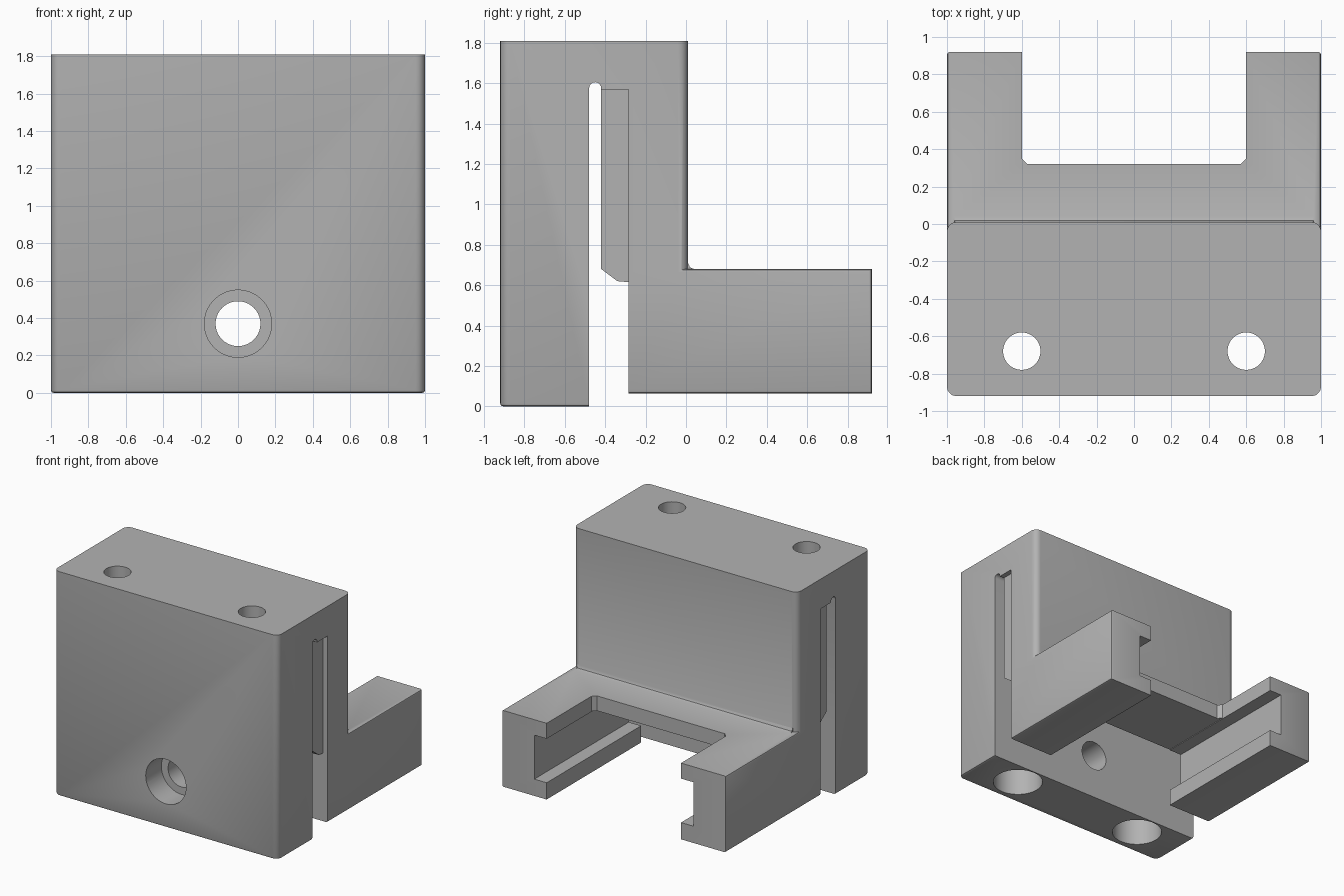
import bpy, bmesh, math
from mathutils import Matrix

default = bpy.data.objects.get("Cube")
if default:
    bpy.data.objects.remove(default)

grey = bpy.data.materials.new("plain grey")
grey.use_nodes = True
colour = (0.45, 0.45, 0.45, 1)
grey.diffuse_color = colour
grey.node_tree.nodes["Principled BSDF"].inputs["Base Color"].default_value = colour


def finish(name, bm):
    bmesh.ops.recalc_face_normals(bm, faces=bm.faces)
    mesh = bpy.data.meshes.new(name)
    bm.to_mesh(mesh)
    bm.free()
    obj = bpy.data.objects.new(name, mesh)
    bpy.context.collection.objects.link(obj)
    mesh.materials.append(grey)
    return obj


def prism(name, outline, low, high, axis="z"):
    """Extrude an (x, y) outline along z, or a (y, z) outline along x."""
    bm = bmesh.new()
    point = (lambda a, b: (a, b, low)) if axis == "z" else (lambda a, b: (low, a, b))
    face = bm.faces.new([bm.verts.new(point(a, b)) for a, b in outline])
    move = bmesh.ops.extrude_face_region(bm, geom=[face])["geom"]
    d = high - low
    bmesh.ops.translate(bm, verts=[v for v in move if isinstance(v, bmesh.types.BMVert)],
                        vec=(0, 0, d) if axis == "z" else (d, 0, 0))
    return finish(name, bm)


def box(name, x0, x1, y0, y1, z0, z1):
    return prism(name, [(x0, y0), (x1, y0), (x1, y1), (x0, y1)], z0, z1)


def cylinder(name, centre, radius, depth, along_y=False):
    bm = bmesh.new()
    turn = Matrix.Rotation(math.pi / 2, 4, "X") if along_y else Matrix()
    bmesh.ops.create_cone(bm, cap_ends=True, segments=40, radius1=radius, radius2=radius,
                          depth=depth, matrix=Matrix.Translation(centre) @ turn)
    return finish(name, bm)


def combine(target, other, operation):
    mod = target.modifiers.new("combine", "BOOLEAN")
    mod.operation, mod.object, mod.solver = operation, other, "EXACT"
    bpy.context.view_layer.objects.active = target
    bpy.ops.object.modifier_apply(modifier=mod.name)
    bpy.data.objects.remove(other)


def round_edges(obj, width, segments, test):
    bm = bmesh.new()
    bm.from_mesh(obj.data)
    edges = [e for e in bm.edges if test(*(v.co for v in e.verts))]
    bmesh.ops.bevel(bm, geom=edges, offset=width, segments=segments,
                    profile=0.5, affect="EDGES")
    bm.to_mesh(obj.data)
    bm.free()


def upright(a, b):
    return abs(a.z - b.z) > 0.1


# Tall block with rounded upright corners
body = box("clamp_body", -1, 1, -0.92, 0.01, 0, 1.81)
round_edges(body, 0.05, 5, upright)
round_edges(body, 0.015, 2, lambda a, b: max(a.z, b.z) < 0.01)

# Space beneath the rear half, and the narrow flexing slot with a round top
combine(body, box("undercut", -2, 2, -0.48, 1, -1, 0.6), "DIFFERENCE")
arch = [(-0.45 + 0.03 * math.cos(t * math.pi / 8), 1.575 + 0.03 * math.sin(t * math.pi / 8))
        for t in range(9)]
slot = prism("slot", arch + [(-0.48, 0.5), (-0.42, 0.5)], -2, 2, "x")
combine(body, slot, "DIFFERENCE")

# Shallow side recesses, leaving the inner pad
for side in (-1, 1):
    lo, hi = sorted((side * 0.96, side * 1.2))
    combine(body, box("side_recess", lo, hi, -0.45, -0.285, 0.5, 1.57), "DIFFERENCE")
pad_foot = prism("pad_foot_cut", [(-0.45, 0.55), (-0.285, 0.55), (-0.285, 0.615),
                                  (-0.34, 0.62), (-0.42, 0.68), (-0.45, 0.68)], -2, 2, "x")
combine(body, pad_foot, "DIFFERENCE")

# Forked base: two arms and a bridging shelf, grooved inside
outline = [(-1, -0.285), (1, -0.285), (1, 0.92), (0.6, 0.92), (0.6, 0.35), (0.57, 0.32),
           (-0.57, 0.32), (-0.6, 0.35), (-0.6, 0.92), (-1, 0.92)]
base = prism("forked_base", outline, 0.065, 0.68)
round_edges(base, 0.015, 2, lambda a, b: abs(a.x) > 0.99 and abs(b.x) > 0.99
            and not upright(a, b) and abs(a.x - b.x) < 0.1
            or upright(a, b) and min(a.y, b.y) > 0.9 and abs(a.x) > 0.99)
combine(base, box("centre_gap", -0.6, 0.6, -1, 2, -1, 0.56), "DIFFERENCE")
combine(base, box("arm_grooves", -0.71, 0.71, -1, 2, 0.2, 0.555), "DIFFERENCE")
combine(body, base, "UNION")

# Small fillet where the tall wall meets the shelf
fillet = prism("wall_fillet", [(0, 0.67), (0.04, 0.67), (0.04, 0.68), (0.02, 0.688),
                               (0.01, 0.71), (0, 0.71)], -0.96, 0.96, "x")
combine(body, fillet, "UNION")

# Upright screw holes with wide counterbores below
for side in (-1, 1):
    combine(body, cylinder("screw_hole", (side * 0.6, -0.68, 1), 0.1, 3), "DIFFERENCE")
    combine(body, cylinder("screw_counterbore", (side * 0.6, -0.68, 0), 0.19, 1), "DIFFERENCE")

# Front clamping hole with counterbore
combine(body, cylinder("clamp_hole", (0, -0.7, 0.37), 0.12, 0.7, True), "DIFFERENCE")
combine(body, cylinder("clamp_counterbore", (0, -0.92, 0.37), 0.18, 0.4, True), "DIFFERENCE")

# Smooth the rounded parts, keep hard edges
bpy.ops.object.select_all(action="DESELECT")
body.select_set(True)
bpy.context.view_layer.objects.active = body
bpy.ops.object.shade_smooth_by_angle(angle=math.radians(30))
